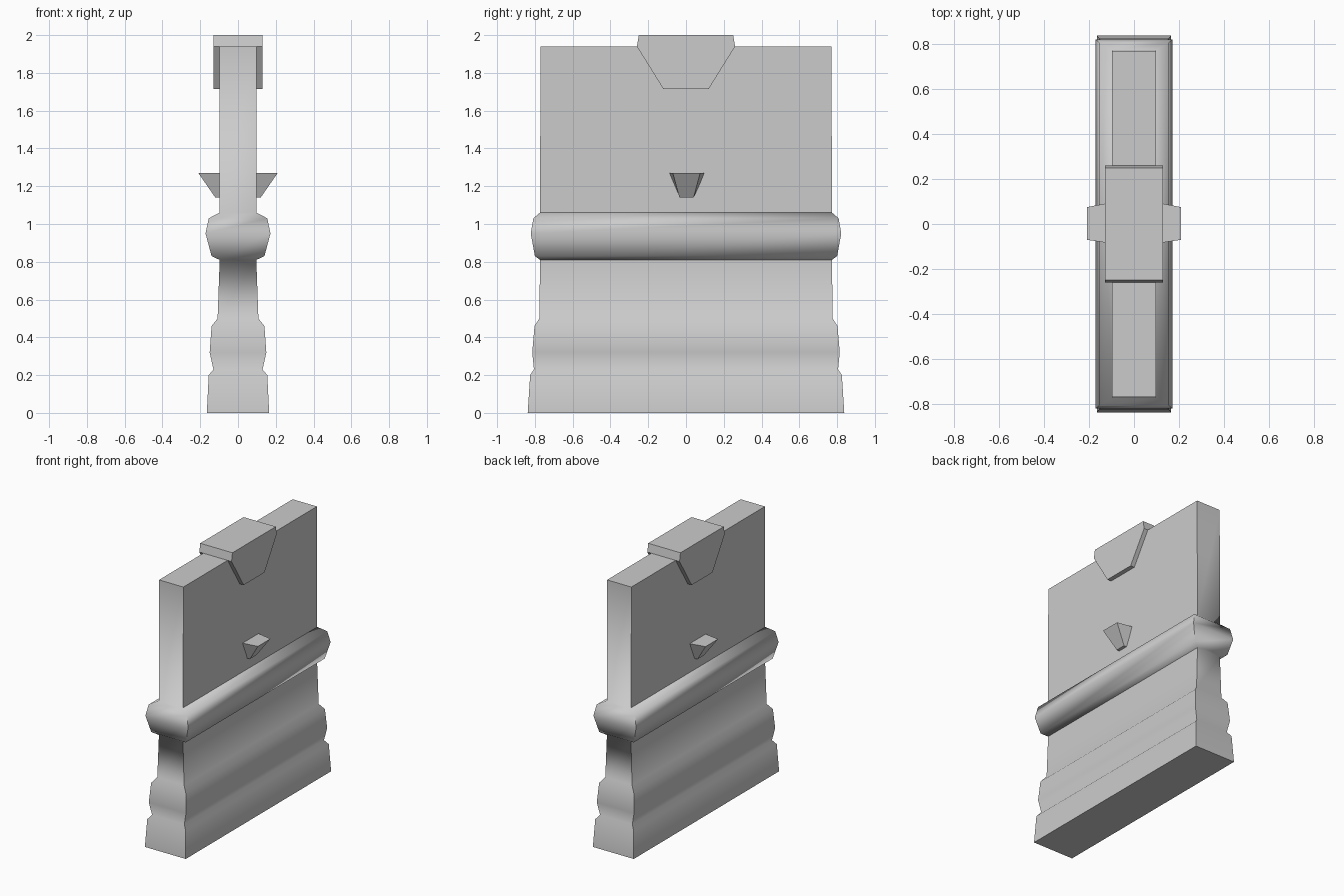
import bpy, bmesh, math

if "Cube" in bpy.data.objects:
    bpy.data.objects.remove(bpy.data.objects["Cube"])


def finish(bm, name, angle):
    bmesh.ops.recalc_face_normals(bm, faces=bm.faces)
    me = bpy.data.meshes.new(name)
    bm.to_mesh(me)
    bm.free()
    ob = bpy.data.objects.new(name, me)
    bpy.context.collection.objects.link(ob)
    bpy.ops.object.select_all(action='DESELECT')
    ob.select_set(True)
    bpy.context.view_layer.objects.active = ob
    bpy.ops.object.shade_smooth_by_angle(angle=math.radians(angle))
    return ob


def loft(name, rings, angle):
    """Bridge a stack of point loops and cap both ends."""
    bm = bmesh.new()
    loops = [[bm.verts.new(p) for p in ring] for ring in rings]
    n = len(loops[0])
    for a, b in zip(loops, loops[1:]):
        for i in range(n):
            j = (i + 1) % n
            bm.faces.new((a[i], a[j], b[j], b[i]))
    bm.faces.new(loops[0])
    bm.faces.new(loops[-1])
    return finish(bm, name, angle)


def rect(hx, hy, z):
    return [(-hx, -hy, z), (hx, -hy, z), (hx, hy, z), (-hx, hy, z)]


# Moulded wall slab: plinth, lower band, waist, rail and plain upper panel
profile = [
    (.165, .838, 0), (.155, .825, .20), (.130, .805, .23), (.150, .814, .32),
    (.140, .802, .46), (.108, .776, .50), (.097, .773, .81), (.140, .800, .83),
    (.172, .822, .95), (.155, .808, 1.03), (.098, .773, 1.06), (.098, .770, 1.94),
]
loft("wall_slab", [rect(*p) for p in profile], 60)

# Tapered keystone straddling the top edge
outline = [(-.12, 1.715), (.12, 1.715), (.26, 1.94), (.25, 2.0), (-.25, 2.0), (-.26, 1.94)]
loft("keystone", [[(x, y, z) for y, z in outline] for x in (-.13, .13)], 30)

# Small wedge brackets on both faces
for side, label in ((-1, "left"), (1, "right")):
    bottom = [(side * .08, -.035, 1.14), (side * .12, -.035, 1.14),
              (side * .12, .04, 1.14), (side * .08, .04, 1.14)]
    top = [(side * .08, -.09, 1.27), (side * .21, -.07, 1.27),
           (side * .21, .075, 1.27), (side * .08, .10, 1.27)]
    loft(label + "_bracket", [bottom, top], 30)
